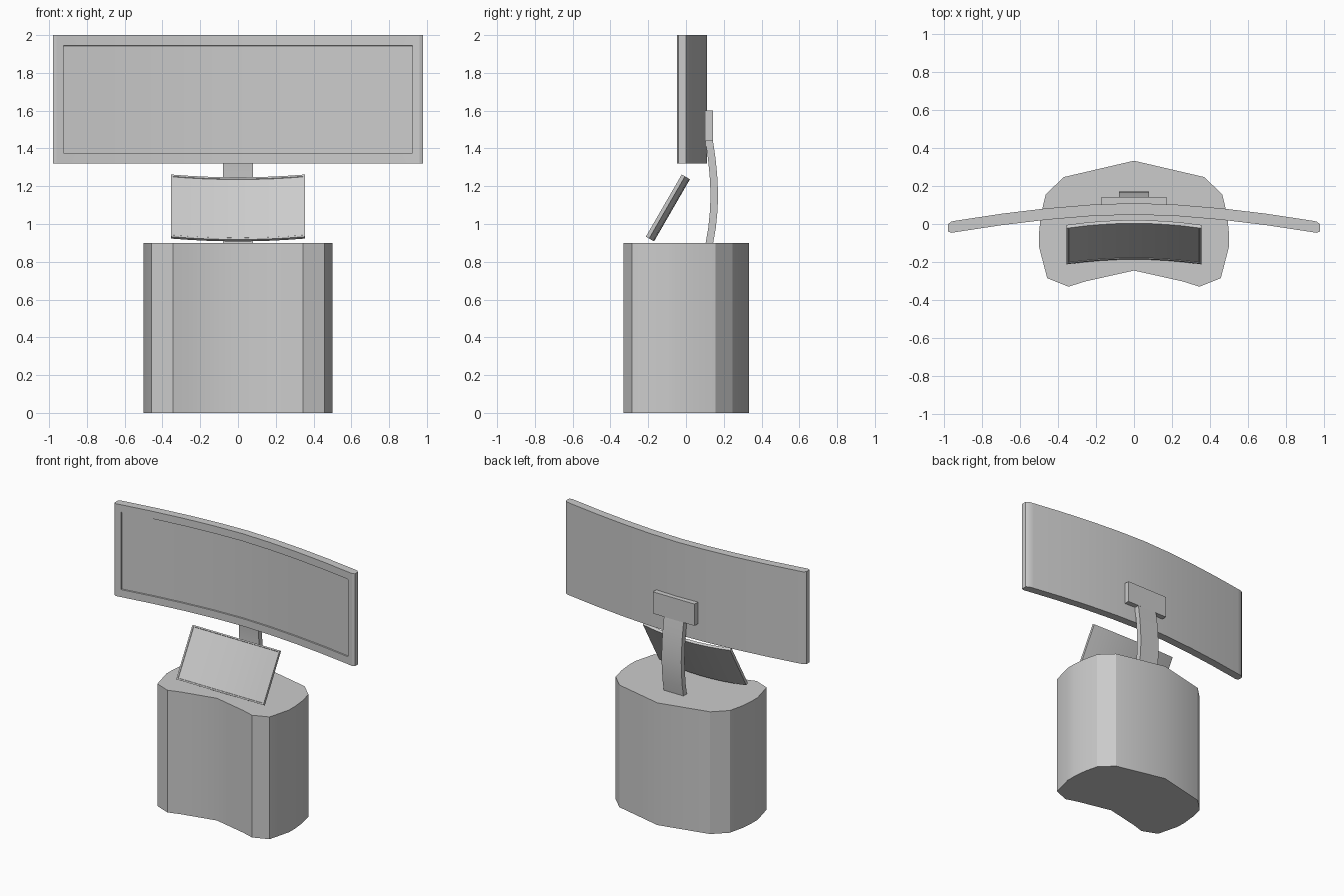
import bpy, bmesh, math
from mathutils import Matrix

if "Cube" in bpy.data.objects:
    bpy.data.objects.remove(bpy.data.objects["Cube"])


def finish(name, bm, angle=30):
    bmesh.ops.recalc_face_normals(bm, faces=bm.faces)
    mesh = bpy.data.meshes.new(name)
    bm.to_mesh(mesh)
    bm.free()
    obj = bpy.data.objects.new(name, mesh)
    bpy.context.collection.objects.link(obj)
    bpy.context.view_layer.objects.active = obj
    for o in bpy.context.selected_objects:
        o.select_set(False)
    obj.select_set(True)
    bpy.ops.object.shade_smooth_by_angle(angle=math.radians(angle))
    return obj


def prism(name, outline, offset):
    # outline: 3D points of one cap, extruded along offset
    bm = bmesh.new()
    a = [bm.verts.new(p) for p in outline]
    b = [bm.verts.new([c + d for c, d in zip(p, offset)]) for p in outline]
    n = len(a)
    bm.faces.new(a)
    bm.faces.new(b[::-1])
    for i in range(n):
        j = (i + 1) % n
        bm.faces.new((a[i], b[i], b[j], a[j]))
    return finish(name, bm)


def curved_panel(name, w, h, thick, sag, power, border, recess, chamfer, matrix, segs=8):
    # slab with a concave front, a recessed screen and chamfered side edges
    bm = bmesh.new()
    iw = w - border
    edge = [w, w - 0.02] if chamfer else [w]
    xs = [-x for x in edge] + [-iw + 2 * iw * i / segs for i in range(segs + 1)] + edge[::-1]
    zs = [-h, -h + border, h - border, h]

    def layer(y, end_shift):
        return [[bm.verts.new((x, y - sag * (abs(x) / w) ** power + (end_shift if abs(x) == w else 0), z))
                 for z in zs] for x in xs]

    front, back = layer(0, chamfer), layer(thick, -chamfer)
    cols, rows = len(xs) - 1, len(zs) - 1
    screen = []
    for i in range(cols):
        for j in range(rows):
            for lay in (front, back):
                f = bm.faces.new((lay[i][j], lay[i + 1][j], lay[i + 1][j + 1], lay[i][j + 1]))
                if lay is front and j == 1 and len(edge) <= i < cols - len(edge):
                    screen.append(f)
        for j in (0, rows):
            bm.faces.new((front[i][j], front[i + 1][j], back[i + 1][j], back[i][j]))
    for j in range(rows):
        for i in (0, cols):
            bm.faces.new((front[i][j], front[i][j + 1], back[i][j + 1], back[i][j]))
    bmesh.ops.recalc_face_normals(bm, faces=bm.faces)
    bmesh.ops.inset_region(bm, faces=screen, thickness=0.002, depth=-recess, use_even_offset=True)
    bm.transform(matrix)
    return finish(name, bm)


# pedestal with a dented front
half = [(0.37, 0.247), (0.465, 0.155), (0.49, 0.05), (0.5, -0.05), (0.5, -0.12),
        (0.457, -0.285), (0.345, -0.33), (0.255, -0.302)]
outline = [(0, 0.333)] + half + [(0, -0.245)] + [(-x, y) for x, y in half[::-1]]
prism("pedestal", [(x, y, 0) for x, y in outline], (0, 0, 0.9))

# large curved display
curved_panel("display", 0.98, 0.34, 0.06, 0.1, 1.7, 0.055, 0.008, 0.011,
             Matrix.Translation((0, 0.05, 1.66)))

# tilted control screen
curved_panel("control_screen", 0.355, 0.19, 0.02, 0.03, 2, 0.01, 0.003, 0,
             Matrix.Translation((0, -0.1175, 1.0975)) @ Matrix.Rotation(math.radians(-30), 4, 'X')
             @ Matrix.Translation((0, 0.03, 0)))

# bowed support arm
centre = [(0.124, 0.9), (0.138, 0.98), (0.147, 1.07), (0.15, 1.16),
          (0.145, 1.26), (0.136, 1.35), (0.122, 1.445)]
profile = [(-0.08, y - 0.02, z) for y, z in centre] + [(-0.08, y + 0.02, z) for y, z in centre[::-1]]
prism("support_arm", profile, (0.16, 0, 0))

# mounting plate behind the display
prism("mounting_plate", [(-0.17, y, z) for y, z in
      [(0.1, 1.44), (0.143, 1.44), (0.143, 1.6), (0.1, 1.6)]], (0.34, 0, 0))
